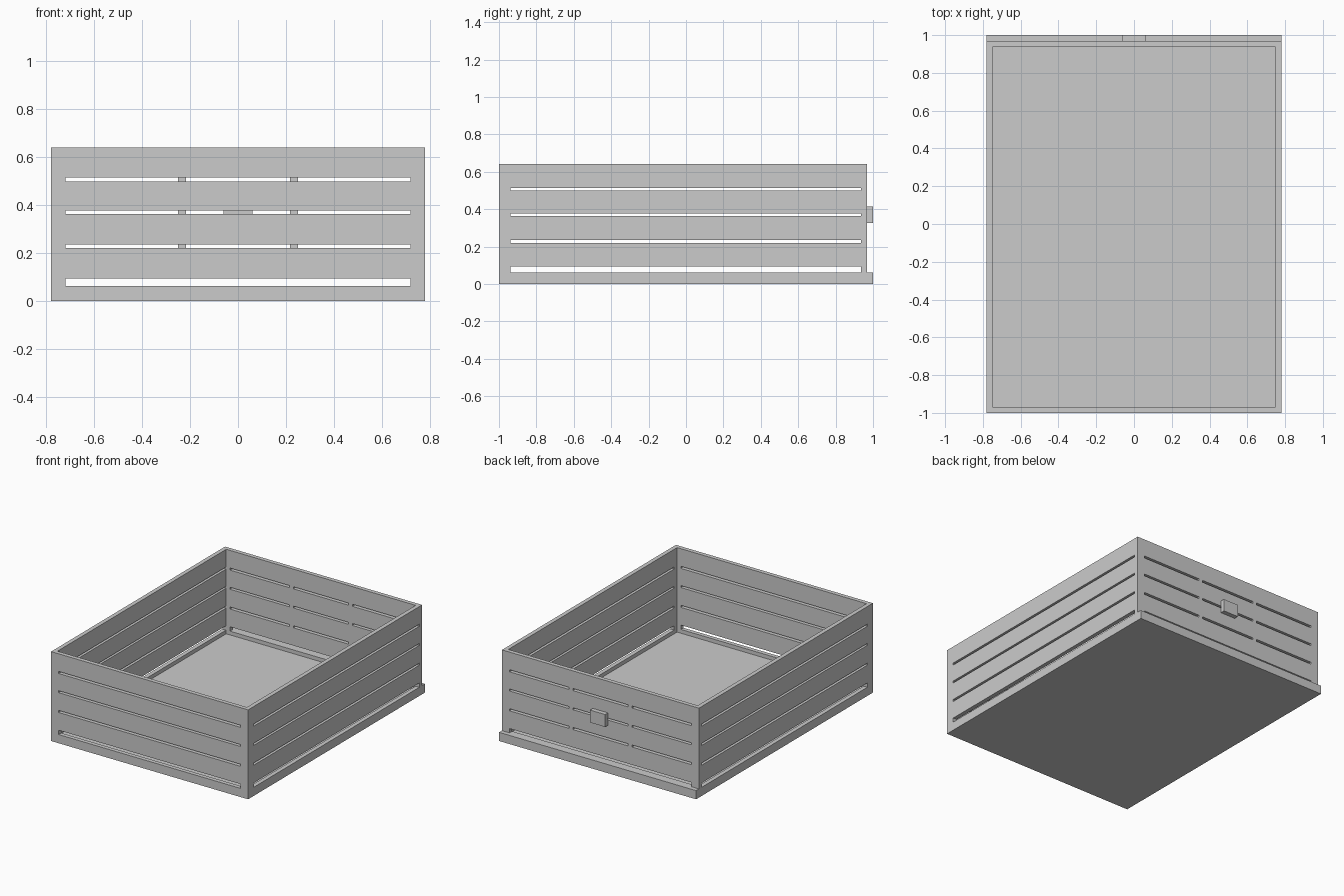
import bpy, bmesh
from mathutils import Matrix, Vector

if "Cube" in bpy.data.objects:
    bpy.data.objects.remove(bpy.data.objects["Cube"])


def box(name, lo, hi):
    """Axis-aligned box between two corners."""
    lo, hi = Vector(lo), Vector(hi)
    bm = bmesh.new()
    bmesh.ops.create_cube(bm, size=1, matrix=Matrix.Translation((lo + hi) / 2)
                          @ Matrix.Diagonal((*(hi - lo), 1)))
    mesh = bpy.data.meshes.new(name)
    bm.to_mesh(mesh)
    bm.free()
    obj = bpy.data.objects.new(name, mesh)
    bpy.context.collection.objects.link(obj)
    return obj


W, FRONT, BACK, H, T, FLOOR = 0.78, -1.0, 0.968, 0.64, 0.03, 0.035
cutters = []


def cut(lo, hi):
    c = box("slot_cutter", lo, hi)
    c.hide_render = True
    cutters.append(c)


# Crate body, hollowed down to the floor
crate = box("crate_body", (-W, FRONT, 0), (W, BACK, H))
cut((-W + T, FRONT + T, FLOOR), (W - T, BACK - T, H + 0.1))

# Ventilation slots: wide one near the floor, three narrow ones above
rows = [(0.062, 0.093), (0.22, 0.235), (0.362, 0.376), (0.499, 0.514)]
for i, (z0, z1) in enumerate(rows):
    # both sides
    cut((-1, -0.938, z0), (1, 0.936, z1))
    # front
    cut((-0.72, -1.1, z0), (0.72, -0.9, z1))
    # back, upper rows split by two short posts
    spans = [(-0.72, 0.72)] if i == 0 else [(-0.72, -0.25), (-0.218, 0.218), (0.25, 0.72)]
    for x0, x1 in spans:
        cut((x0, 0.9, z0), (x1, 1.1, z1))

for c in cutters:
    mod = crate.modifiers.new("cut", 'BOOLEAN')
    mod.operation = 'DIFFERENCE'
    mod.solver = 'EXACT'
    mod.object = c

# Bake the cuts and drop the cutters
bpy.context.view_layer.update()
baked = bpy.data.meshes.new_from_object(
    crate.evaluated_get(bpy.context.evaluated_depsgraph_get()))
crate.modifiers.clear()
crate.data = baked
for c in cutters:
    bpy.data.objects.remove(c)

# Rear base lip and latch block
box("rear_lip", (-W, BACK, 0), (W, 1.0, 0.062))
box("rear_latch", (-0.06, BACK, 0.325), (0.06, 1.0, 0.414))
